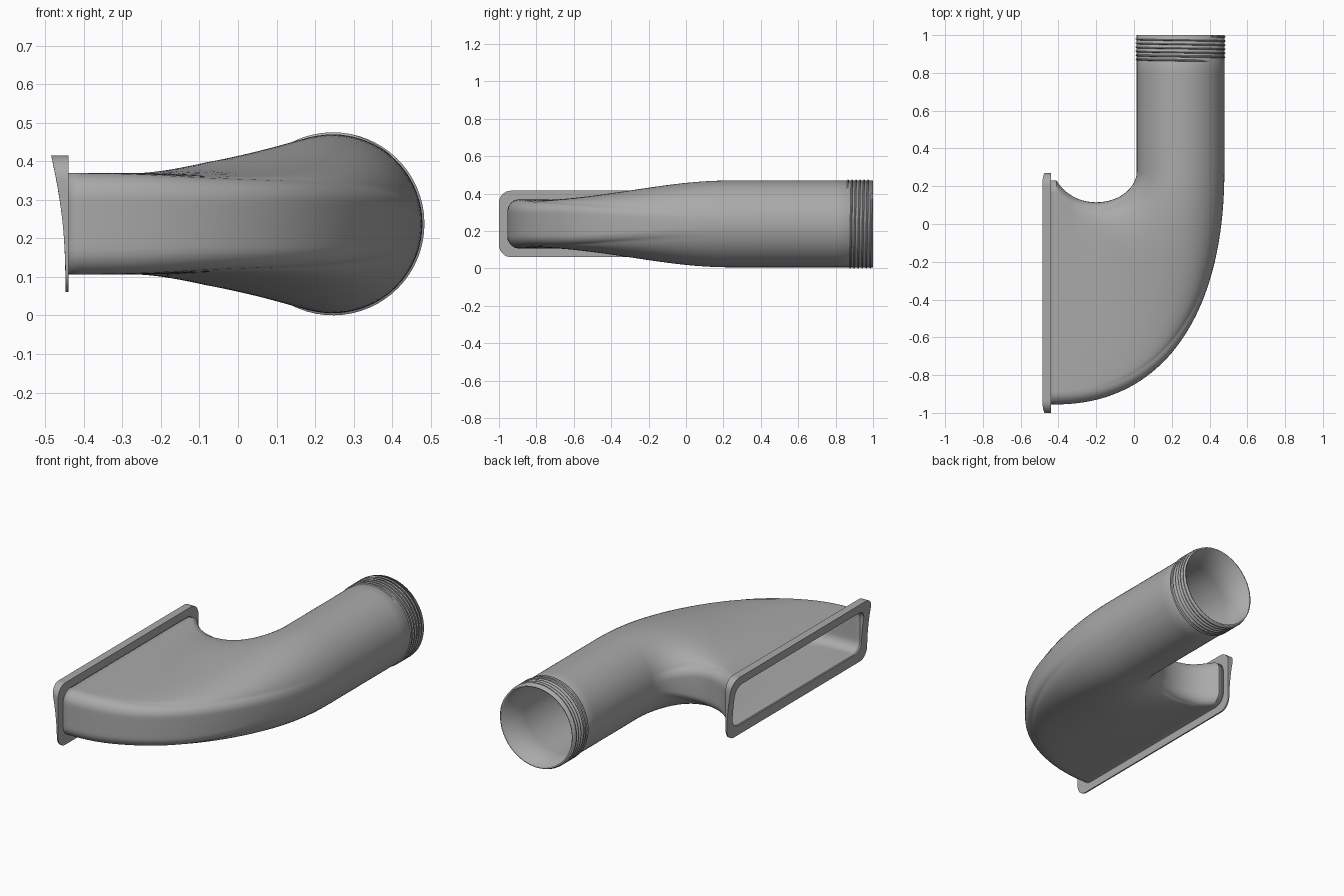
import bpy
import bmesh
from math import sin, cos, pi, radians
from mathutils import Vector

if "Cube" in bpy.data.objects:
    bpy.data.objects.remove(bpy.data.objects["Cube"])

PIPE_X, MID_Z, PIPE_R = 0.2465, 0.238, 0.232
BEND_Y, FLANGE_X, LIP_X = 0.28, -0.44, -0.41
MOUTH_BACK, MOUTH_FRONT = 0.23, -0.955
DUCT_H, CORNER, WALL = 0.132, 0.065, 0.009

grey = bpy.data.materials.new("plain_grey")
grey.use_nodes = True
grey.diffuse_color = (0.4, 0.4, 0.4, 1)
grey.node_tree.nodes["Principled BSDF"].inputs["Base Color"].default_value = grey.diffuse_color


def loft(name, rings, closed_ring=True, closed_path=False):
    """Skin a list of equal point rings with quads."""
    bm = bmesh.new()
    rows = [[bm.verts.new(p) for p in ring] for ring in rings]
    if closed_path:
        rows.append(rows[0])
    n = len(rows[0])
    for a, b in zip(rows, rows[1:]):
        for i in range(n if closed_ring else n - 1):
            j = (i + 1) % n
            bm.faces.new((a[i], a[j], b[j], b[i]))
    bmesh.ops.recalc_face_normals(bm, faces=bm.faces)
    mesh = bpy.data.meshes.new(name)
    bm.to_mesh(mesh)
    bm.free()
    mesh.materials.append(grey)
    obj = bpy.data.objects.new(name, mesh)
    bpy.context.collection.objects.link(obj)
    bpy.ops.object.select_all(action="DESELECT")
    obj.select_set(True)
    bpy.context.view_layer.objects.active = obj
    bpy.ops.object.shade_smooth_by_angle(angle=radians(30))
    return obj


def bezier(p, t):
    a, b, c, d = (Vector(q) for q in p)
    s = 1 - t
    return a * s**3 + b * 3 * s * s * t + c * 3 * s * t * t + d * t**3


def smooth(t):
    t = max(0, min(1, t))
    return t * t * (3 - 2 * t)


def rounded_rect(w, h, r, corner_steps=8, side_steps=8):
    """One short side with both corners, one long side, then their mirror."""
    half = []
    for k in range(corner_steps):
        a = -pi / 2 + pi / 2 * k / corner_steps
        half.append((w - r + r * cos(a), -h + r + r * sin(a)))
    for k in range(side_steps):
        half.append((w, (-h + r) * (1 - 2 * k / side_steps)))
    for k in range(corner_steps):
        a = pi / 2 * k / corner_steps
        half.append((w - r + r * cos(a), h - r + r * sin(a)))
    half += [((w - r) * cos(pi * k / 32), h) for k in range(32)]
    return half + [(-x, -z) for x, z in half]


def ellipse(w, h):
    """Ellipse with points paired to those of the rounded rectangle."""
    edge = radians(16)
    angles = [-edge + 2 * edge * k / 24 for k in range(24)]
    angles += [edge + (pi - 2 * edge) * k / 32 for k in range(32)]
    half = [(w * cos(a), h * sin(a)) for a in angles]
    return half + [(-x, -z) for x, z in half]


def section(inner, outer, h, blend):
    """Upright cross-section spanning the inner and outer bend lines."""
    mid, d = (inner + outer) / 2, (outer - inner) / 2
    w = d.length
    d.normalize()
    ring = []
    for (cx, cz), (rx, rz) in zip(ellipse(w, h), rounded_rect(w, h, CORNER)):
        u, z = cx + (rx - cx) * blend, cz + (rz - cz) * blend
        ring.append((mid.x + d.x * u, mid.y + d.y * u, MID_Z + z))
    return ring


# Duct: straight round pipe, a fan bend, then a short flat mouth
right, left = PIPE_X + PIPE_R, PIPE_X - PIPE_R
outer_line = [(right, BEND_Y), (right, -0.5), (0.14, MOUTH_FRONT), (LIP_X, MOUTH_FRONT)]
inner_a = [(left, BEND_Y), (left, 0.19), (-0.08, 0.115), (-0.2, 0.115)]
inner_b = [(-0.2, 0.115), (-0.28, 0.115), (-0.36, 0.15), (LIP_X, MOUTH_BACK)]
rings = [section(Vector((left, y)), Vector((right, y)), PIPE_R, 0)
         for y in (1.0, 0.8, 0.6, 0.4)]
STEPS = 48
for i in range(STEPS + 1):
    t = i / STEPS
    inner = bezier(inner_a, 2 * t) if t < 0.5 else bezier(inner_b, 2 * t - 1)
    height = PIPE_R + (DUCT_H - PIPE_R) * smooth((t - 0.03) / 0.8)
    rings.append(section(inner, bezier(outer_line, t), height, smooth(t)))
rings.append(section(Vector((FLANGE_X, MOUTH_BACK)),
                     Vector((FLANGE_X, MOUTH_FRONT)), DUCT_H, 1))
duct = loft("duct_body", rings)
shell = duct.modifiers.new("wall", "SOLIDIFY")
shell.thickness = WALL
shell.offset = -1


# Mouth flange: rounded frame whose outer face is hollowed to sit on a curved wall
def frame_ring(w, h, r, y_mid, curved):
    ring = []
    for y, z in rounded_rect(w, h, r):
        z += MID_Z
        x = FLANGE_X
        if curved:
            x = -0.448 - 0.037 * (max(z - 0.1, 0) / 0.315) ** 2
        ring.append((x, y_mid + y, z))
    return ring


hole = ((MOUTH_BACK - MOUTH_FRONT) / 2 - WALL, DUCT_H - WALL, CORNER - WALL,
        (MOUTH_BACK + MOUTH_FRONT) / 2)
rim = (0.635, 0.1775, 0.065, -0.365)
loft("mouth_flange", [frame_ring(*hole, False), frame_ring(*rim, False),
                      frame_ring(*rim, True), frame_ring(*hole, True)],
     closed_path=True)

# Screw thread: helical ridge around the pipe end
TURNS, PER_TURN, PITCH = 6, 64, 0.0215
ridge = []
total = TURNS * PER_TURN
for i in range(total + 1):
    a = 2 * pi * i / PER_TURN + 0.8
    y = 0.864 + PITCH * i / PER_TURN
    fade = min(1, i / 6, (total - i) / 6)
    ridge.append([(PIPE_X + r * cos(a), y + dy, MID_Z + r * sin(a))
                  for r, dy in ((PIPE_R - 0.001, -0.006),
                                (PIPE_R + 0.0055 * fade, -0.002),
                                (PIPE_R + 0.0055 * fade, 0.002),
                                (PIPE_R - 0.001, 0.006))])
loft("screw_thread", ridge, closed_ring=False)
